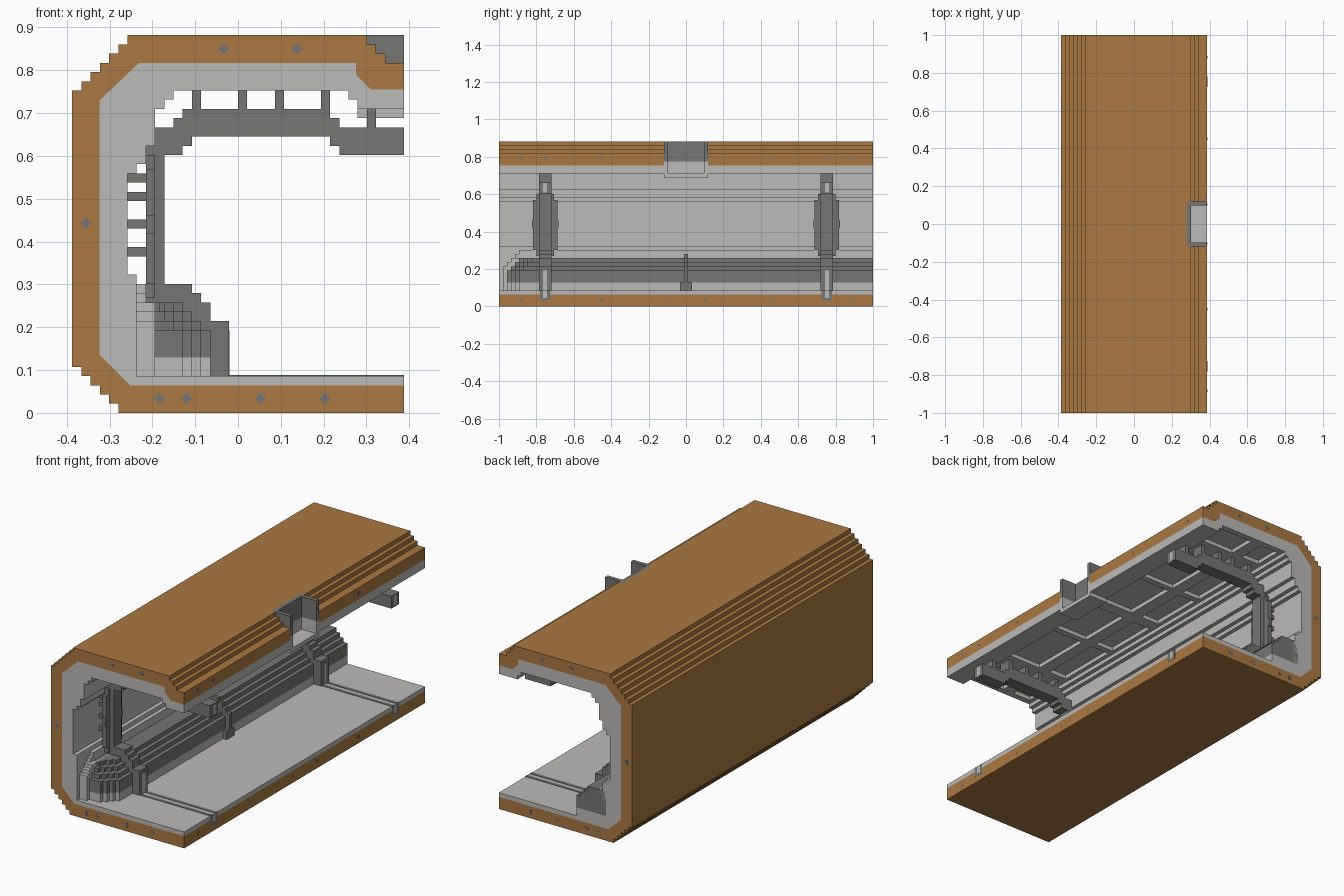
import bpy, bmesh
from mathutils import Vector

if "Cube" in bpy.data.objects:
    bpy.data.objects.remove(bpy.data.objects["Cube"], do_unlink=True)

U = 2 / 93  # block size; all dimensions below are in blocks
END = 46.5  # half the length


def material(name, rgb):
    m = bpy.data.materials.new(name)
    m.use_nodes = True
    m.diffuse_color = (*rgb, 1)
    bsdf = next(n for n in m.node_tree.nodes if n.type == 'BSDF_PRINCIPLED')
    bsdf.inputs["Base Color"].default_value = (*rgb, 1)
    bsdf.inputs["Roughness"].default_value = 0.8
    return m


ORANGE = material("ochre hull", (0.40, 0.188, 0.054))
LIGHT = material("light grey lining", (0.50, 0.495, 0.48))
DARK = material("dark grey frame", (0.18, 0.18, 0.174))
STEEL = material("steel bolts", (0.165, 0.175, 0.195))


def finish(bm, name, mat):
    bmesh.ops.recalc_face_normals(bm, faces=bm.faces)
    me = bpy.data.meshes.new(name)
    bm.to_mesh(me)
    bm.free()
    ob = bpy.data.objects.new(name, me)
    bpy.context.collection.objects.link(ob)
    if mat:
        me.materials.append(mat)
    return ob


def extrude(name, profile, y0, y1, mat):
    """Extrude an x-z outline along y."""
    bm = bmesh.new()
    face = bm.faces.new([bm.verts.new((x * U, y0 * U, z * U)) for x, z in profile])
    out = bmesh.ops.extrude_face_region(bm, geom=[face])
    top = [v for v in out["geom"] if isinstance(v, bmesh.types.BMVert)]
    bmesh.ops.translate(bm, verts=top, vec=(0, (y1 - y0) * U, 0))
    return finish(bm, name, mat)


def boxes(name, items, mat):
    """One object from boxes given as (x0, x1, y0, y1, z0, z1)."""
    bm = bmesh.new()
    for x0, x1, y0, y1, z0, z1 in items:
        vs = bmesh.ops.create_cube(bm, size=U)["verts"]
        bmesh.ops.scale(bm, verts=vs, vec=(x1 - x0, y1 - y0, z1 - z0))
        mid = Vector((x0 + x1, y0 + y1, z0 + z1)) * U / 2
        bmesh.ops.translate(bm, verts=vs, vec=mid)
    return finish(bm, name, mat)


def cut(ob, items):
    cutter = boxes("cutter", items, None)
    cutter.hide_render = True
    mod = ob.modifiers.new("cut", 'BOOLEAN')
    mod.operation, mod.solver, mod.object = 'DIFFERENCE', 'EXACT', cutter
    bpy.context.view_layer.objects.active = ob
    bpy.ops.object.modifier_apply(modifier=mod.name)
    bpy.data.objects.remove(cutter, do_unlink=True)


# Hull: stepped corners outside, chamfered seam with the lining inside
seam = [(18, 2.95), (-11.7, 2.95), (-15.05, 6.3), (-15.05, 33.9), (-10.75, 38),
        (12.8, 38), (12.8, 36.7), (14.4, 35.1), (18, 35.1)]
roof = [(18, 38), (16, 38), (16, 39), (15, 39), (15, 40), (14, 40), (14, 41)]
upper = [p for i in range(6) for p in ((-12 - i, 41 - i), (-12 - i, 40 - i))]
lower = [p for i in range(5) for p in ((-18 + i, 5 - i), (-17 + i, 5 - i))]
hull = extrude("outer_hull", [(-13, 0), (18, 0)] + seam + roof + upper
               + [(-18, 35)] + lower, -END, END, ORANGE)

inner = [(18, 33), (13, 33), (13, 34), (12, 34), (12, 35), (-7, 35), (-7, 34),
         (-8, 34), (-8, 33), (-9, 33), (-9, 29), (-10, 29), (-10, 27), (-11, 27),
         (-11, 26), (-12, 26), (-12, 15), (-11, 15), (-11, 4), (18, 4)]
lining = extrude("inner_lining", seam + inner, -END, END, LIGHT)

# Doorway notch in the roof edge and recessed ceiling panels
notch = (13, 19, -5.5, 5.5, 31, 42)
cut(hull, [notch])
panels = []
for x0, x1 in ((-6, -1), (2, 11)):
    for y0, y1 in ((1.5, 15), (16.5, 32), (38, 45)):
        for s in (-1, 1):
            a, b = sorted((s * y0, s * y1))
            panels.append((x0, x1, a, b, 34, 36))
cut(lining, [notch] + panels)

# Notch frame: dark above, light below
boxes("notch_frame_top", [(13, 14, -5.5, 5.5, 36, 41)]
      + [(14, 18, y, y + 1, 36, 41) for y in (-5.5, 4.5)], DARK)
boxes("notch_frame_base", [(13, 14, -4.5, 4.5, 33, 36), (13, 18, -5.5, 5.5, 32, 33)]
      + [(13, 18, y, y + 1, 33, 36) for y in (-5.5, 4.5)], LIGHT)

# Frames near both ends, with struts to wall and ceiling
arch = [(-1, 4), (-1, 10), (-3, 10), (-3, 12), (-4, 12), (-4, 13), (-5, 13),
        (-5, 14), (-8, 14), (-8, 28), (-6, 28), (-6, 29), (-5, 29), (-5, 30),
        (10, 30), (10, 29), (11, 29), (11, 28), (18, 28), (18, 31), (11, 31),
        (11, 32), (10, 32), (10, 33), (-6, 33), (-6, 32), (-7, 32), (-7, 31),
        (-9, 31), (-9, 29), (-10, 29), (-10, 4)]
for side, c in (("front", -35), ("back", 35)):
    extrude(side + "_frame", arch, c - 1.5, c + 1.5, DARK)
    struts = [(x, x + 1, c - 1.5, c + 1.5, 33, 35) for x in (-5, 0, 4, 9)]
    struts.append((14, 15, c - 1.5, c + 1.5, 31, 33))
    struts += [(-12, -10, c - 1.5, c + 1.5, z, z + 1) for z in (17, 20, 23, 25)]
    boxes(side + "_frame_struts", struts, DARK)
    boxes(side + "_frame_wing", [(-10, -9, c - w, c + w, z0, z1) for w, z0, z1 in
                                 ((3.3, 19.5, 21.5), (3, 14, 26.5), (2.2, 12.5, 28))], DARK)
    # Floor rails ending in a small socket at the open edge
    rails = []
    for s in (-1, 1):
        a, b = sorted((c + s * 0.5, c + s * 1.3))
        rails += [(-1, 18.04, a, b, 3.8, 4.1), (17.8, 18.04, a, b, 2, 4)]
    rails.append((17.8, 18.04, c - 1.3, c + 1.3, 1.5, 2.1))
    boxes(side + "_floor_rails", rails, DARK)
    boxes(side + "_frame_inlay", [(-1.1, -0.9, c - 0.5, c + 0.5, 4, 9),
                                  (17.8, 18.04, c - 0.5, c + 0.5, 28.3, 30.7),
                                  (17.8, 18.04, c - 0.5, c + 0.5, 2.1, 4)], LIGHT)

# Long duct along the wall with a stepped nose at the front
boxes("duct_body", [(-10.9, max(-6 - j + k, -8.5), -44.5 + j + k, END, 6, 9 + j)
                    for j in range(4) for k in range(4)], DARK)
boxes("duct_base", [(-10.9, -6 + k, -44.5 + k, END, 4, 6) for k in range(4)], LIGHT)
boxes("duct_backing", [(-11, -9, -45.5 + i, END, 4, 10 + i) for i in range(3)]
      + [(-11, -10, -45.5 + i, END, 4, 10 + i) for i in (3, 4)], LIGHT)
boxes("duct_middle_rib", [(-10, -2 - j, -0.5, 0.5, 4, 10 + j) for j in range(4)]
      + [(-10, -2, -1.5, 1.5, 4, 6)], DARK)

# Plus-shaped bolts on both ends and on the open edges
bolts = []
for x, z in ((-1.55, 39.5), (6.4, 39.5), (-16.5, 20.6), (-8.5, 1.55),
             (-5.6, 1.55), (2.45, 1.55), (9.45, 1.55)):
    for y in (-END, END):
        for a, b in ((0.55, 0.2), (0.2, 0.55)):
            bolts.append((x - a, x + a, y - 0.04, y + 0.04, z - b, z + b))
for z, ys in ((36.7, (21, 35, 41)), (1.55, (4.8, 21, 41))):
    for y in [s * v for v in ys for s in (-1, 1)]:
        bolts.append((17.8, 18.04, y - 0.3, y + 0.3, z - 0.3, z + 0.3))
boxes("bolts", bolts, STEEL)
